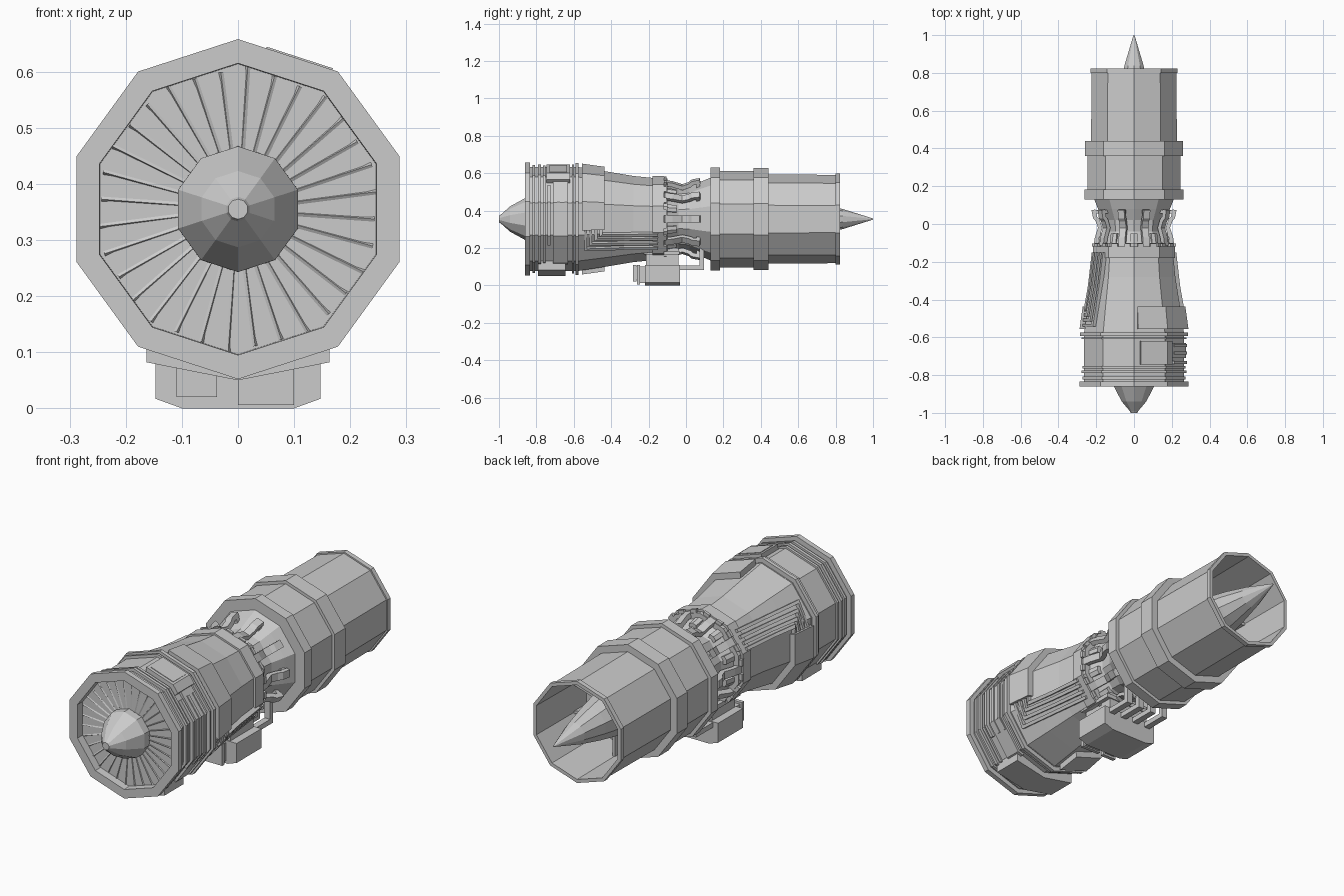
import bpy, bmesh
from math import sin, cos, radians, pi
from mathutils import Vector

if "Cube" in bpy.data.objects:
    bpy.data.objects.remove(bpy.data.objects["Cube"])

CZ = 0.355          # height of the engine axis
C18 = cos(radians(18))


def P(a, y, R):
    """Point on a decagon of vertex radius R at angle a (degrees from +x)."""
    r = R * C18 / cos(radians(((a - 18) % 36) - 18))
    return Vector((r * cos(radians(a)), y, CZ + r * sin(radians(a))))


def loft(name, rings):
    """Solid skinned through rings of points, capped at both ends."""
    bm = bmesh.new()
    vs = [[bm.verts.new(p) for p in ring] for ring in rings]
    n = len(vs[0])
    for A, B in zip(vs, vs[1:]):
        for i in range(n):
            j = (i + 1) % n
            bm.faces.new((A[i], A[j], B[j], B[i]))
    bm.faces.new(vs[0])
    bm.faces.new(vs[-1])
    bmesh.ops.recalc_face_normals(bm, faces=bm.faces)
    me = bpy.data.meshes.new(name)
    bm.to_mesh(me)
    bm.free()
    ob = bpy.data.objects.new(name, me)
    bpy.context.collection.objects.link(ob)
    return ob


def lathe(name, prof):
    return loft(name, [[P(18 + 36 * k, y, r) for k in range(10)] for y, r in prof])


def ring(name, y0, y1, r):
    return lathe(name, [(y0, r), (y1, r)])


def plate(name, a0, a1, y0, y1, r0, r1, t=0.035):
    """Raised panel wrapped round the decagon from angle a0 to a1."""
    mids = [18 + 36 * k for k in range(-12, 13) if a0 + 1 < 18 + 36 * k < a1 - 1]
    angs = [a0] + mids + [a1]
    return loft(name, [[P(a, y, r) for a in angs] + [P(a, y, r - t) for a in angs[::-1]]
                       for y, r in ((y0, r0), (y1, r1))])


def prism(name, xz, y0, y1):
    return loft(name, [[(x, y, z) for x, z in xz] for y in (y0, y1)])


def box(name, x0, x1, y0, y1, z0, z1):
    return prism(name, [(x0, z0), (x1, z0), (x1, z1), (x0, z1)], y0, y1)


def sweep(name, pts, side, w, h):
    """Rectangular pipe along pts; w across the side vector, h the other way."""
    pts = [Vector(p) for p in pts]
    side = Vector(side).normalized()
    rings = []
    for i, p in enumerate(pts):
        d0 = (p - pts[max(i - 1, 0)]).normalized() if i else (pts[1] - p).normalized()
        d1 = (pts[i + 1] - p).normalized() if i + 1 < len(pts) else d0
        t = (d0 + d1).normalized()
        nrm = t.cross(side).normalized() * (h / 2 / max(t.dot(d0), 0.5))
        s = side * w / 2
        rings.append([p + s + nrm, p - s + nrm, p - s - nrm, p + s - nrm])
    return loft(name, rings)


# fan case with hollow intake
lathe("fan_case", [(-0.70, 0.255), (-0.86, 0.26), (-0.86, 0.303), (-0.835, 0.303),
                   (-0.835, 0.278), (-0.57, 0.278)])
for i, (a, b, r) in enumerate([(-0.822, -0.808, 0.288), (-0.79, -0.775, 0.292),
                               (-0.765, -0.752, 0.287), (-0.61, -0.6, 0.292),
                               (-0.592, -0.574, 0.3)]):
    ring(f"fan_case_band_{i}", a, b, r)
plate("top_access_panel", 46, 83, -0.745, -0.62, 0.303, 0.303)
plate("top_access_panel_inset", 56, 80, -0.73, -0.635, 0.306, 0.306)
plate("side_strap", -60, 47, -0.71, -0.63, 0.29, 0.29)
for i, y in enumerate((-0.74, -0.69, -0.65)):
    plate(f"side_rib_{i}", -30, 40, y, y + 0.015, 0.295, 0.295)
prism("belly_panel", [(-0.163, 0.13), (0.163, 0.13), (0.163, 0.082), (0, 0.05),
                      (-0.163, 0.082)], -0.79, -0.645)

# spinner and hub
lathe("spinner", [(-0.70, 0.113), (-0.86, 0.112), (-0.94, 0.068), (-0.992, 0.022), (-1.0, 0.018)])

# fan blades
for k in range(32):
    a = 360 / 32 * k
    tan = Vector((-sin(radians(a)), 0, cos(radians(a))))
    ax = Vector((0, 1, 0))
    rings = []
    for R, chord, pitch in ((0.10, 0.05, 22), (0.256, 0.065, 38)):
        p = radians(pitch)
        c = (ax * cos(p) + tan * sin(p)) * chord / 2
        t = (tan * cos(p) - ax * sin(p)) * 0.003
        o = P(a, -0.80, R)
        rings.append([o - c - t, o + c - t, o + c + t, o - c + t])
    loft(f"fan_blade_{k}", rings)

# compressor cowl and its rear flange
lathe("compressor_cowl", [(-0.58, 0.278), (-0.43, 0.255), (-0.28, 0.23), (-0.17, 0.219)])
ring("compressor_flange", -0.18, -0.118, 0.229)
ring("compressor_flange_step", -0.12, -0.10, 0.218)
for k in range(20):
    plate(f"flange_lug_{k}", 18 * k + 5, 18 * k + 13, -0.118, -0.104, 0.235, 0.235)

# wrapped panels and stepped pipes, repeated half a turn round the axis
for nm, rot in (("right", 0), ("left", 180)):
    plate(nm + "_cowl_panel", -12 + rot, 86 + rot, -0.555, -0.437, 0.303, 0.286, 0.04)
    nrm = Vector((cos(radians(rot - 30)), 0, sin(radians(rot - 30))))
    for i in range(4):
        y = -0.455 - 0.027 * i
        a = (-18.5, -23.5, -30, -37)[i]
        e = (-21, -28, -36, -44)[i]
        R = 0.278 - (y + 0.57) * 0.16 + 0.006
        sweep(f"{nm}_pipe_{i}", [P(rot - 10, y, R), P(rot + a, y, R),
                                 P(rot + (a + e) / 2, -0.33, 0.247), P(rot + e, -0.15, 0.228)],
              nrm, 0.024, 0.015)

# combustor core and bent fuel arms
lathe("combustor_core", [(-0.11, 0.195), (-0.04, 0.165), (0.02, 0.172), (0.08, 0.2), (0.14, 0.225)])
for k in range(10):
    a = 36 * k
    tan = (-sin(radians(a)), 0, cos(radians(a)))
    path = [P(a, y, r) for y, r in ((-0.115, 0.213), (-0.075, 0.207), (-0.02, 0.188),
                                    (0.02, 0.203), (0.035, 0.217), (0.075, 0.225))]
    sweep(f"fuel_arm_{k}", path, tan, 0.036, 0.022)
    sweep(f"fuel_arm_foot_{k}", [P(a, 0.065, 0.23), P(a, 0.065, 0.18)], tan, 0.03, 0.02)
    plate(f"combustor_clip_{k}", a + 12, a + 24, -0.105, -0.05, 0.198, 0.188)

# turbine casing, afterburner and hollow nozzle
ring("turbine_flange", 0.13, 0.183, 0.275)
lathe("turbine_case", [(0.18, 0.258), (0.37, 0.258)])
ring("nozzle_flange", 0.36, 0.44, 0.273)
lathe("nozzle", [(0.43, 0.239), (0.80, 0.236), (0.80, 0.243), (0.823, 0.243),
                 (0.823, 0.226), (0.45, 0.222)])
lathe("exhaust_cone", [(0.44, 0.125), (0.52, 0.12), (0.72, 0.082), (0.84, 0.053), (1.0, 0.003)])
for k in range(10):
    a = 36 * k + 18
    tan = (-sin(radians(a)), 0, cos(radians(a)))
    sweep(f"exhaust_strut_{k}", [P(a, 0.51, 0.1), P(a, 0.51, 0.222)], tan, 0.012, 0.07)

# accessory gearbox
prism("gearbox", [(-0.147, 0.11), (-0.147, 0.017), (-0.10, 0), (0.10, 0), (0.147, 0.017),
                  (0.147, 0.11)], -0.22, -0.033)
box("gearbox_mount", -0.11, 0.11, -0.215, -0.04, 0.10, 0.2)
box("gearbox_saddle", -0.13, 0.13, -0.225, -0.035, 0.165, 0.185)
box("starter_body", -0.10, -0.045, -0.27, -0.21, 0.03, 0.10)
box("starter_cap", -0.11, -0.037, -0.283, -0.265, 0.02, 0.11)
box("pump_body", 0.01, 0.09, -0.25, -0.21, 0.012, 0.10)
box("pump_cap", 0.0, 0.10, -0.262, -0.245, 0.006, 0.108)
for i, x in enumerate((-0.105, -0.035, 0.035, 0.105)):
    sweep(f"gearbox_pipe_{i}", [(x, -0.05, 0.095), (x, 0.083, 0.095), (x, 0.083, 0.21)],
          (1, 0, 0), 0.03, 0.024)
